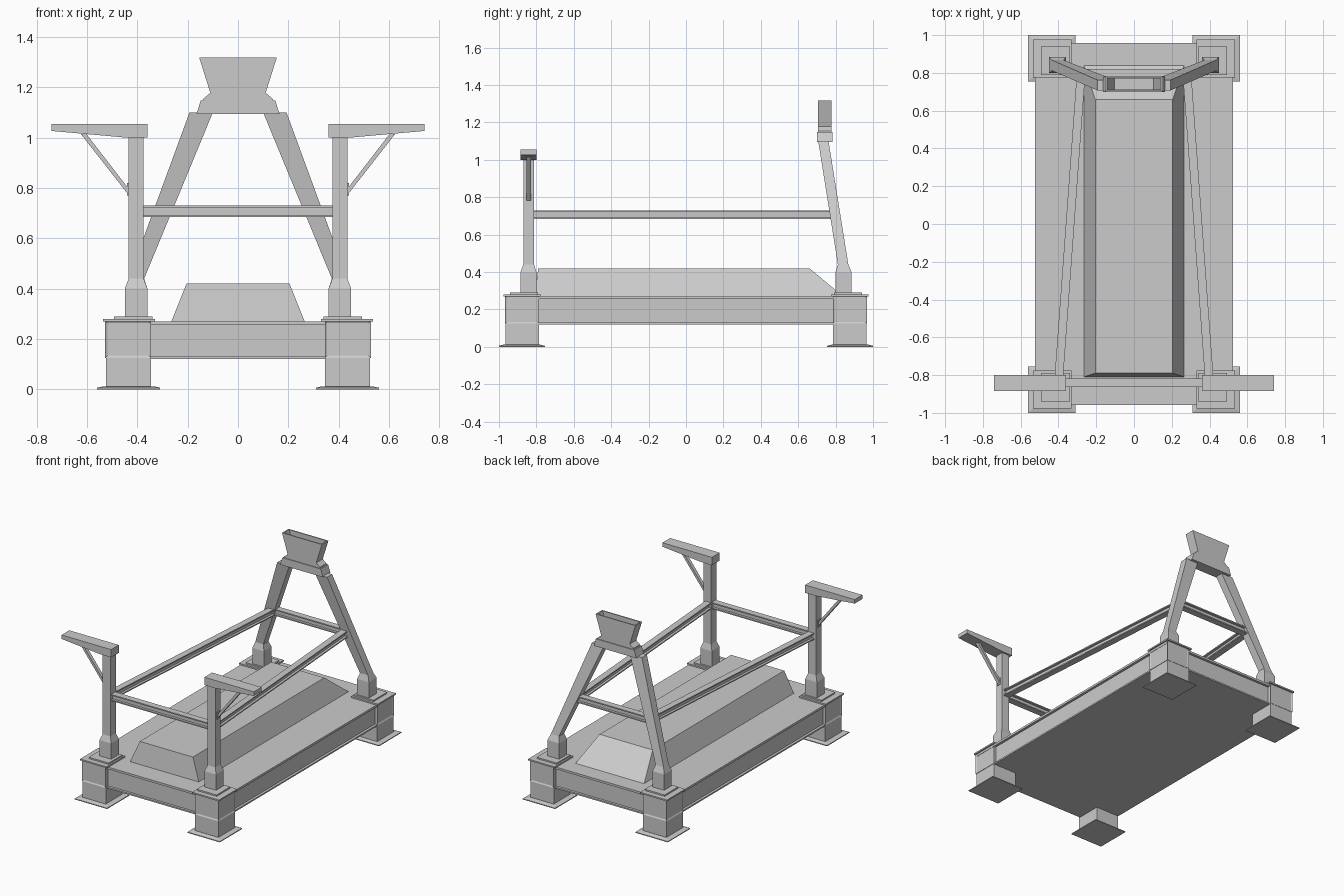
import bpy, bmesh
from mathutils import Vector

if "Cube" in bpy.data.objects:
    bpy.data.objects.remove(bpy.data.objects["Cube"])

grey = bpy.data.materials.new("concrete_grey")
grey.diffuse_color = (0.6, 0.6, 0.6, 1)
grey.use_nodes = True
grey.node_tree.nodes["Principled BSDF"].inputs["Base Color"].default_value = grey.diffuse_color


def finish(name, bm):
    bmesh.ops.recalc_face_normals(bm, faces=bm.faces)
    me = bpy.data.meshes.new(name)
    bm.to_mesh(me)
    bm.free()
    me.materials.append(grey)
    ob = bpy.data.objects.new(name, me)
    bpy.context.collection.objects.link(ob)
    return ob


def rect(x0, x1, y0, y1, z):
    return [(x0, y0, z), (x1, y0, z), (x1, y1, z), (x0, y1, z)]


def loft(name, rings):
    """Skin a list of closed rings and cap both ends."""
    bm = bmesh.new()
    rows = [[bm.verts.new(p) for p in r] for r in rings]
    n = len(rows[0])
    for a, b in zip(rows, rows[1:]):
        for i in range(n):
            j = (i + 1) % n
            bm.faces.new((a[i], a[j], b[j], b[i]))
    bm.faces.new(rows[0][::-1])
    bm.faces.new(rows[-1])
    return finish(name, bm)


def box(name, x0, x1, y0, y1, z0, z1):
    return loft(name, [rect(x0, x1, y0, y1, z0), rect(x0, x1, y0, y1, z1)])


def mirrored(ob, x=True, y=False):
    m = ob.modifiers.new("mirror", 'MIRROR')
    m.use_axis = (x, y, False)
    return ob


def i_beam(name, a, b, w=0.045, z0=0.685, z1=0.73, t=0.008, web=0.012):
    """Horizontal I-section beam from a to b (x, y)."""
    a, b = Vector(a), Vector(b)
    d = (b - a).normalized()
    side = Vector((-d.y, d.x))
    h, k = w / 2, web / 2
    prof = [(-h, z0), (h, z0), (h, z0 + t), (k, z0 + t), (k, z1 - t), (h, z1 - t),
            (h, z1), (-h, z1), (-h, z1 - t), (-k, z1 - t), (-k, z0 + t), (-h, z0 + t)]
    return loft(name, [[(*(p + side * s), z) for s, z in prof] for p in (a, b)])


# Deck with recessed side webs between two flanges
loft("deck", [rect(-x, x, -y, y, z) for x, y, z in (
    (.525, .957, .12), (.525, .957, .13), (.508, .94, .13),
    (.508, .94, .255), (.525, .957, .255), (.525, .957, .27))])

# Raised ridge on the deck
loft("ridge", [rect(-.265, .265, -.81, .84, .27), rect(-.205, .205, -.79, .66, .42)])

# Corner feet, mirrored to four corners
mirrored(loft("foot_plate", [rect(.31, .56, .755, 1.0, 0), rect(.31, .56, .755, 1.0, .006),
                             rect(.335, .535, .78, .975, .012)]), y=True)
mirrored(box("foot", .345, .525, .785, .965, .008, .125), y=True)
head = box("foot_block", .345, .528, .785, .967, .125, .272)
bm = bmesh.new()
bm.from_mesh(head.data)
outer = [f for f in bm.faces if f.normal.x > .9 or f.normal.y > .9]
bmesh.ops.inset_individual(bm, faces=outer, thickness=.012, depth=-.005)
bm.to_mesh(head.data)
bm.free()
mirrored(head, y=True)
mirrored(box("foot_cap", .33, .536, .775, .976, .27, .28), y=True)
mirrored(box("post_plate", .34, .493, .79, .94, .278, .29), y=True)

# Front posts with socket and tapered collar
mirrored(loft("front_post", [rect(.36, .45, -.885, -.80, .285), rect(.36, .45, -.885, -.80, .40),
                             rect(.375, .435, -.87, -.812, .44), rect(.375, .435, -.87, -.812, 1.01)]))

# Outward arms with tapered underside
arm = [(.36, 1.0), (.44, 1.0), (.742, 1.027), (.742, 1.055), (.36, 1.055)]
mirrored(loft("arm", [[(x, y, z) for x, z in arm] for y in (-.885, -.80)]))
brace = [(.433, .795), (.433, .775), (.445, .785), (.625, 1.015), (.603, 1.015)]
mirrored(loft("arm_brace", [[(x, y, z) for x, z in brace] for y in (-.853, -.829)]))
mirrored(box("brace_plate", .433, .441, -.856, -.826, .77, .82))

# Leaning back legs with socket
mirrored(loft("back_leg", [rect(.36, .45, .80, .885, .285), rect(.36, .45, .80, .885, .40),
                           rect(.373, .435, .812, .868, .44), rect(.10, .193, .707, .762, 1.10)]))

# Rails joining posts and legs
i_beam("front_rail", (-.376, -.84), (.376, -.84))
i_beam("back_rail", (-.285, .797), (.285, .797))
mirrored(i_beam("side_rail", (.398, -.815), (.281, .785)))

# Head block and open hopper above the back legs
loft("head_block", [rect(-x, x, y0, y1, z) for x, y0, y1, z in (
    (.165, .70, .782, 1.095), (.148, .70, .782, 1.148))])
loft("hopper", [rect(-x, x, y0, y1, z) for x, y0, y1, z in (
    (.14, .705, .777, 1.147), (.138, .705, .777, 1.155), (.11, .705, .777, 1.178),
    (.154, .705, .777, 1.318), (.144, .713, .769, 1.318), (.103, .713, .769, 1.185))])
